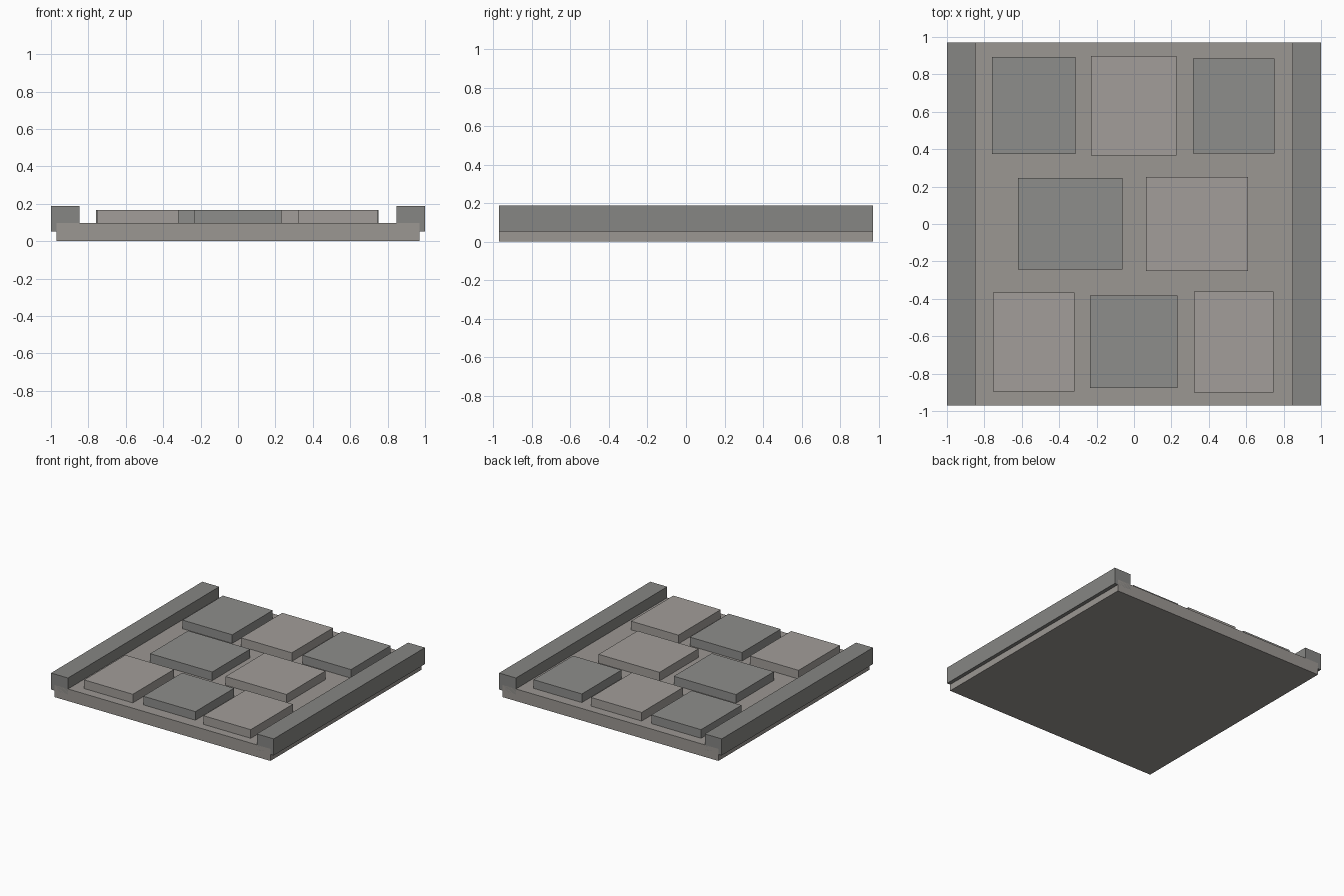
import bpy

if "Cube" in bpy.data.objects:
    bpy.data.objects.remove(bpy.data.objects["Cube"])


def material(name, rgb):
    m = bpy.data.materials.new(name)
    m.diffuse_color = (*rgb, 1)
    m.use_nodes = True
    m.node_tree.nodes["Principled BSDF"].inputs["Base Color"].default_value = m.diffuse_color
    return m


light = material("light_stone", (0.36, 0.34, 0.32))
mid = material("mid_stone", (0.33, 0.31, 0.29))
dark = material("dark_stone", (0.27, 0.27, 0.26))
kerb = material("kerb_stone", (0.24, 0.24, 0.23))


def box(name, x, y, z, mat):
    """Axis-aligned box from (min, max) ranges."""
    bpy.ops.mesh.primitive_cube_add(
        size=1, location=[(a + b) / 2 for a, b in (x, y, z)])
    ob = bpy.context.object
    ob.name = name
    ob.scale = [b - a for a, b in (x, y, z)]
    bpy.ops.object.transform_apply(location=False, rotation=False, scale=True)
    ob.data.materials.append(mat)
    return ob


# Road bed
HALF = 0.97
box("road_base", (-HALF, HALF), (-HALF, HALF), (0, 0.098), mid)

# Raised kerbs overhanging both sides
box("kerb_left", (-1, -0.848), (-HALF, HALF), (0.053, 0.187), kerb)
box("kerb_right", (0.848, 1), (-HALF, HALF), (0.053, 0.187), kerb)

# Paving slabs in staggered rows: x min, x max, y min, y max
slabs = [
    (-0.76, -0.313, 0.373, 0.892), (-0.23, 0.226, 0.367, 0.897),
    (0.315, 0.75, 0.378, 0.886),
    (-0.62, -0.062, -0.242, 0.245), (0.063, 0.61, -0.25, 0.25),
    (-0.755, -0.318, -0.895, -0.365), (-0.236, 0.232, -0.878, -0.381),
    (0.32, 0.746, -0.902, -0.36),
]
dark_slabs = {0, 2, 3, 6}
for i, (x0, x1, y0, y1) in enumerate(slabs):
    box(f"paving_slab_{i + 1}", (x0, x1), (y0, y1), (0.09, 0.168),
        dark if i in dark_slabs else light)
